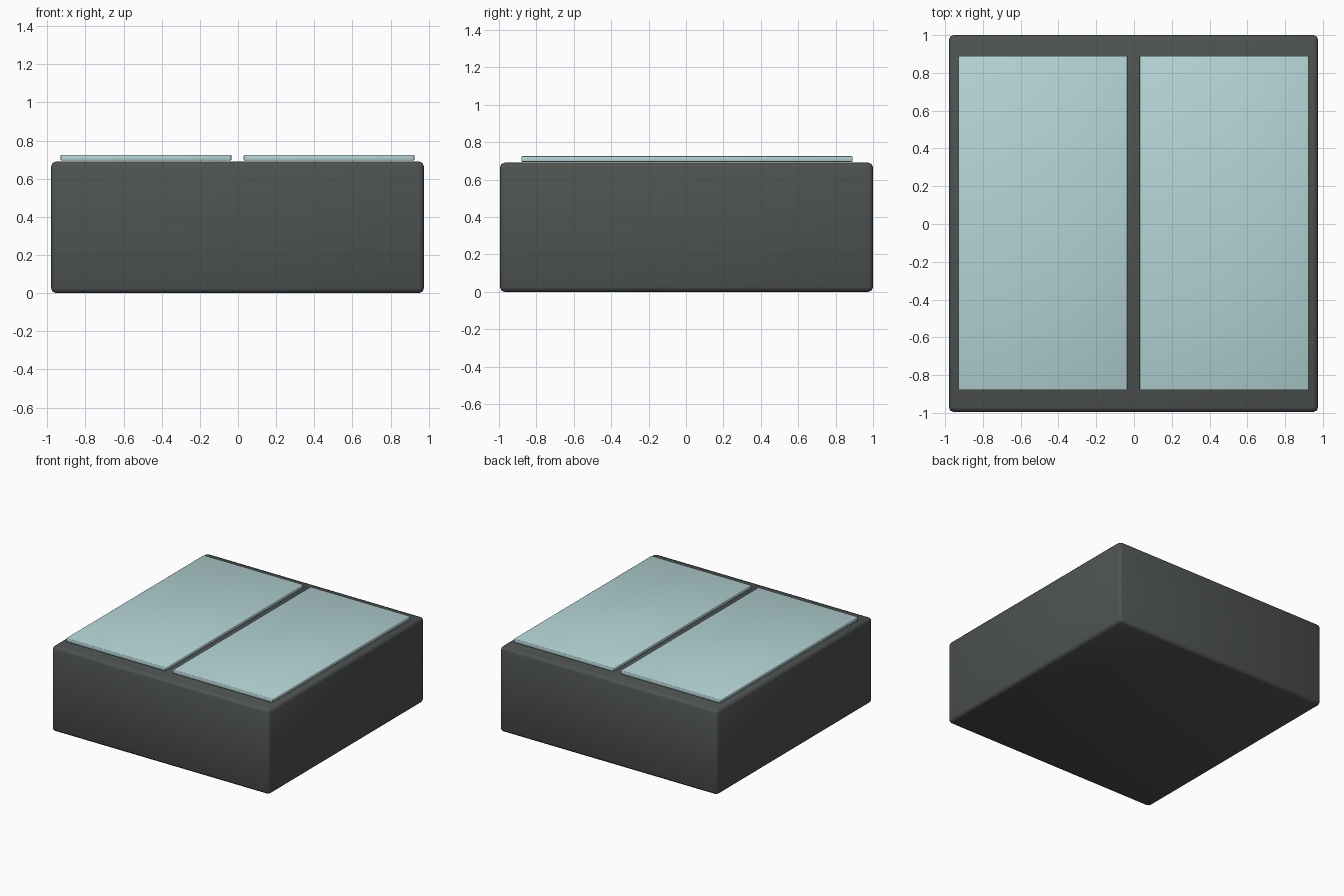
import bpy

if "Cube" in bpy.data.objects:
    bpy.data.objects.remove(bpy.data.objects["Cube"])


def material(name, color):
    m = bpy.data.materials.new(name)
    m.diffuse_color = color
    m.use_nodes = True
    m.node_tree.nodes["Principled BSDF"].inputs["Base Color"].default_value = m.diffuse_color
    return m


def box(name, lo, hi, bevel, segments, mat):
    """Rounded box spanning two opposite corners."""
    bpy.ops.mesh.primitive_cube_add(
        size=1, location=[(a + b) / 2 for a, b in zip(lo, hi)])
    ob = bpy.context.object
    ob.name = name
    ob.scale = [b - a for a, b in zip(lo, hi)]
    bpy.ops.object.transform_apply(location=False, rotation=False, scale=True)
    mod = ob.modifiers.new("rounded_edges", 'BEVEL')
    mod.width = bevel
    mod.segments = segments
    ob.data.materials.append(mat)
    bpy.ops.object.shade_smooth()
    return ob


dark = material("dark_casing", (0.075, 0.085, 0.08, 1))
glass = material("pale_blue_panel", (0.46, 0.66, 0.67, 1))

# Main casing
box("casing", (-0.98, -0.995, 0.0), (0.975, 1.0, 0.69), 0.025, 2, dark)

# Two thin panels lying on the top, with a gap between them
for name, x0, x1 in (("left_panel", -0.93, -0.035), ("right_panel", 0.03, 0.925)):
    box(name, (x0, -0.88, 0.695), (x1, 0.89, 0.725), 0.005, 2, glass)
